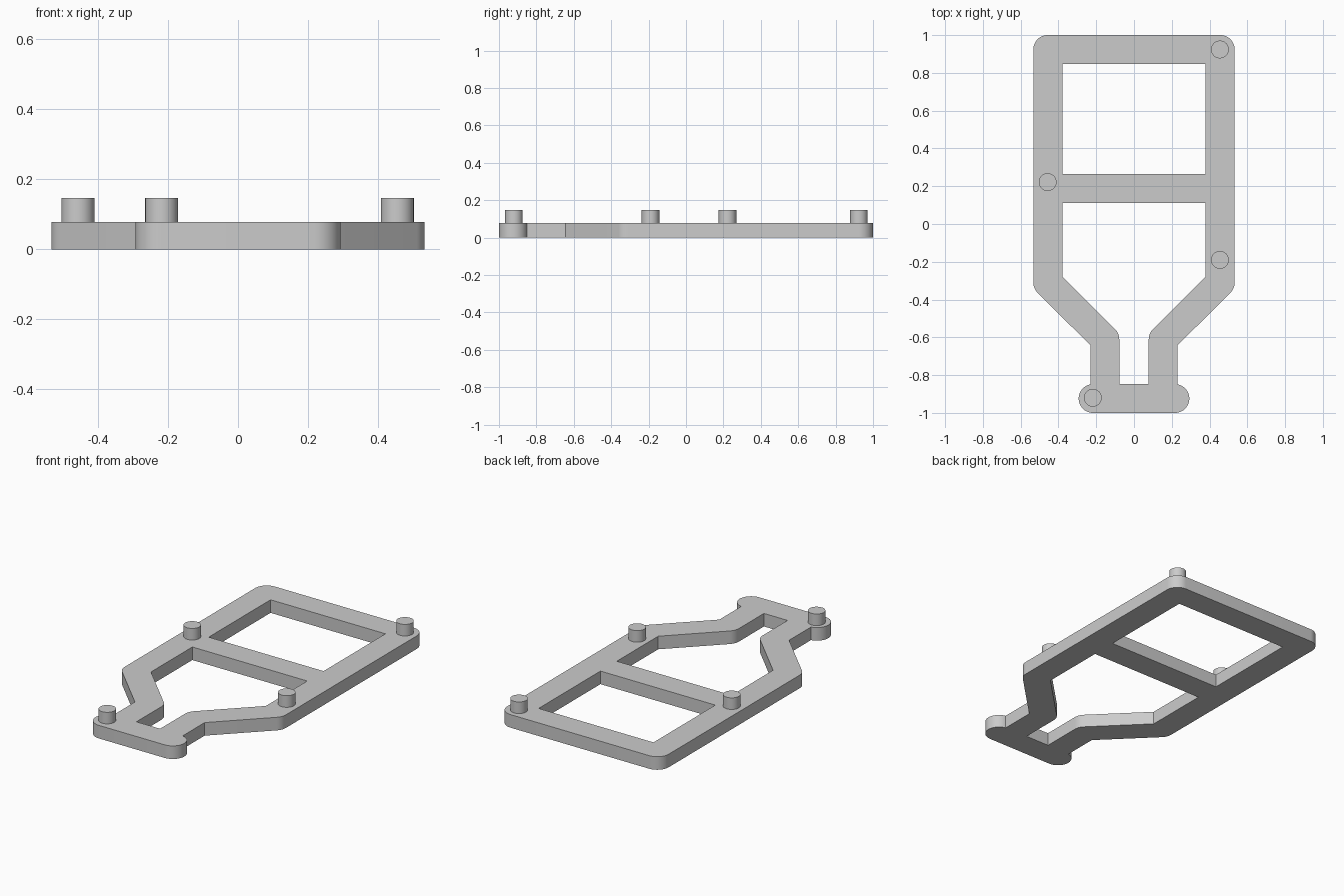
import bpy, bmesh
from math import cos, sin, radians

cube = bpy.data.objects.get("Cube")
if cube:
    bpy.data.objects.remove(cube)

THICK = 0.078      # plate thickness
RAD = 0.076        # half the bar width
PEG_TOP = 0.147
PEG_RAD = 0.047

grey = bpy.data.materials.new("plain_grey")
grey.use_nodes = True
colour = (0.6, 0.6, 0.6, 1)
grey.diffuse_color = colour
grey.node_tree.nodes["Principled BSDF"].inputs["Base Color"].default_value = colour


def arc(cx, cy, start, end, steps):
    angles = [radians(start + (end - start) * i / steps) for i in range(steps + 1)]
    return [(cx + RAD * cos(a), cy + RAD * sin(a)) for a in angles]


def mirrored(half):
    return half + [(-x, y) for x, y in reversed(half)]


def finish(obj):
    obj.data.materials.append(grey)
    bpy.ops.object.select_all(action='DESELECT')
    obj.select_set(True)
    bpy.context.view_layer.objects.active = obj
    bpy.ops.object.shade_smooth_by_angle(angle=radians(30))


# Frame outline: right half, mirrored to the left
outer = mirrored(
    arc(0.457, 1 - RAD, 90, 0, 12)
    + arc(0.457, -0.31, 0, -45, 6)
    + [(0.23, -0.643)]
    + arc(0.217, RAD - 1, 80, -90, 20))
# Rectangular window
window = mirrored([(0.379, 0.848), (0.379, 0.265)])
# Tapered opening that narrows into the neck
opening = mirrored(
    [(0.379, 0.111), (0.379, -0.279)]
    + arc(0.154, -0.61, 135, 180, 6)
    + [(0.078, -0.846)])

# Plate: fill between the outlines, then extrude upward
bm = bmesh.new()
edges = []
for loop in (outer, window, opening):
    verts = [bm.verts.new((x, y, 0)) for x, y in loop]
    edges += [bm.edges.new((a, b)) for a, b in zip(verts, verts[1:] + verts[:1])]
bmesh.ops.triangle_fill(bm, use_beauty=True, use_dissolve=False, edges=edges)
result = bmesh.ops.extrude_face_region(bm, geom=bm.faces[:], use_keep_orig=True)
top = [g for g in result["geom"] if isinstance(g, bmesh.types.BMVert)]
bmesh.ops.translate(bm, verts=top, vec=(0, 0, THICK))
bmesh.ops.recalc_face_normals(bm, faces=bm.faces[:])
mesh = bpy.data.meshes.new("frame_plate")
bm.to_mesh(mesh)
bm.free()
plate = bpy.data.objects.new("frame_plate", mesh)
bpy.context.collection.objects.link(plate)
finish(plate)

# Locating pegs, slightly sunk into the plate
pegs = {
    "peg_back_left": (0.455, 0.924),
    "peg_middle_right": (-0.457, 0.222),
    "peg_middle_left": (0.455, -0.19),
    "peg_foot": (-0.218, -0.92),
}
sunk = THICK - 0.005
for name, (x, y) in pegs.items():
    bpy.ops.mesh.primitive_cylinder_add(
        vertices=48, radius=PEG_RAD, depth=PEG_TOP - sunk,
        location=(x, y, (PEG_TOP + sunk) / 2))
    peg = bpy.context.object
    peg.name = name
    finish(peg)
